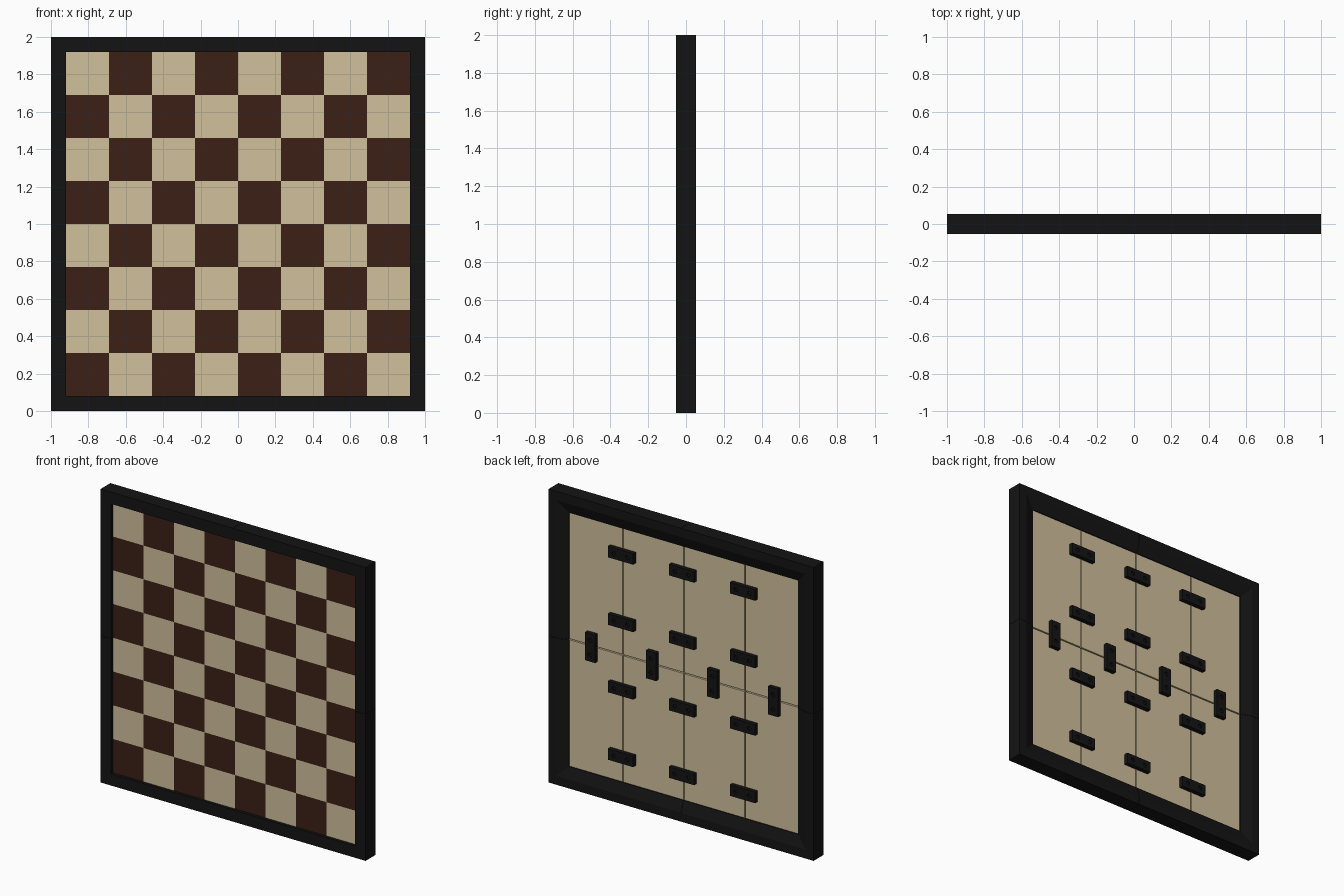
import bpy, bmesh
from math import pi
from mathutils import Matrix, Vector

if "Cube" in bpy.data.objects:
    bpy.data.objects.remove(bpy.data.objects["Cube"])


def material(name, rgb):
    m = bpy.data.materials.new(name)
    m.diffuse_color = (*rgb, 1)
    m.use_nodes = True
    m.node_tree.nodes["Principled BSDF"].inputs["Base Color"].default_value = m.diffuse_color
    return m


BLACK = material("black", (0.007, 0.007, 0.007))
LIGHT = material("light_wood", (0.64, 0.53, 0.33))
DARK = material("dark_wood", (0.045, 0.014, 0.008))

HALF = 0.053      # half the board thickness
SQ = 0.23         # playing square size
FRONT, MID, BACK = -0.033, -0.02, 0.02   # panel depth levels


def add_box(bm, x, y0, y1, z, w, h):
    mat = Matrix.Translation((x, (y0 + y1) / 2, z)) @ Matrix.Diagonal((w, y1 - y0, h, 1))
    bmesh.ops.create_cube(bm, size=1, matrix=mat)


def finish(bm, name, mat):
    bmesh.ops.recalc_face_normals(bm, faces=bm.faces)
    me = bpy.data.meshes.new(name)
    bm.to_mesh(me)
    bm.free()
    me.materials.append(mat)
    ob = bpy.data.objects.new(name, me)
    bpy.context.collection.objects.link(ob)
    return ob


# Frame: eight mitred half bars, profile as (inset from outer edge, depth)
profile = [(0, -HALF), (0.08, -HALF), (0.08, BACK), (0.135, BACK),
           (0.135, 0.027), (0.06, HALF), (0, HALF)]
for side, label in enumerate(("bottom", "right", "top", "left")):
    turn = Matrix.Translation((0, 0, 1)) @ Matrix.Rotation(-side * pi / 2, 4, 'Y')
    for s in (-1, 1):
        bm = bmesh.new()
        inner = [bm.verts.new(turn @ Vector((s * 0.0008, y, w - 1))) for w, y in profile]
        outer = [bm.verts.new(turn @ Vector((s * (1 - w), y, w - 1))) for w, y in profile]
        bm.faces.new(inner)
        bm.faces.new(outer)
        for i in range(len(profile)):
            j = (i + 1) % len(profile)
            bm.faces.new((inner[i], inner[j], outer[j], outer[i]))
        finish(bm, f"frame_{label}_{'a' if s < 0 else 'b'}", BLACK)

# Backing panels, four by two with narrow grooves between
bm = bmesh.new()
for c in range(4):
    for r in range(2):
        add_box(bm, (c - 1.5) * 2 * SQ, MID, BACK, 1 + (r - 0.5) * 4 * SQ,
                2 * SQ - 0.008, 4 * SQ - 0.008)
finish(bm, "backing_panels", LIGHT)

# Playing squares
for parity, name, mat in ((0, "dark_squares", DARK), (1, "light_squares", LIGHT)):
    bm = bmesh.new()
    for i in range(8):
        for j in range(8):
            if (i + j) % 2 == parity:
                add_box(bm, (i - 3.5) * SQ, FRONT, MID, 1 + (j - 3.5) * SQ, SQ, SQ)
    finish(bm, name, mat)


# Joining clips on the back, each with two screw recesses
bm = bmesh.new()
for x in (-0.05, 0.05):
    bmesh.ops.create_cone(bm, cap_ends=True, segments=16, radius1=0.014, radius2=0.014,
                          depth=0.03,
                          matrix=Matrix.Translation((x, 0.035, 0)) @ Matrix.Rotation(pi / 2, 4, 'X'))
cutter = finish(bm, "screw_cutter", BLACK)
cutter.hide_render = True
cutter.hide_viewport = True
bm = bmesh.new()
add_box(bm, 0, 0, 0.03, 0, 0.19, 0.075)
base = finish(bm, "joining_clip", BLACK)
cut = base.modifiers.new("screw_holes", 'BOOLEAN')
cut.object = cutter
cut.operation = 'DIFFERENCE'
cut.solver = 'EXACT'
deps = bpy.context.evaluated_depsgraph_get()
clip_mesh = bpy.data.meshes.new_from_object(base.evaluated_get(deps))
bpy.data.objects.remove(base)
bpy.data.objects.remove(cutter)


def clip(x, z, angle):
    ob = bpy.data.objects.new("joining_clip", clip_mesh)
    ob.location = (x, BACK - 0.001, z)
    ob.rotation_euler = (0, angle, 0)
    bpy.context.collection.objects.link(ob)


for k in (-3, -1, 1, 3):
    for x in (-2 * SQ, 0, 2 * SQ):
        clip(x, 1 + k * SQ, 0)
    clip(k * SQ, 1, pi / 2)
